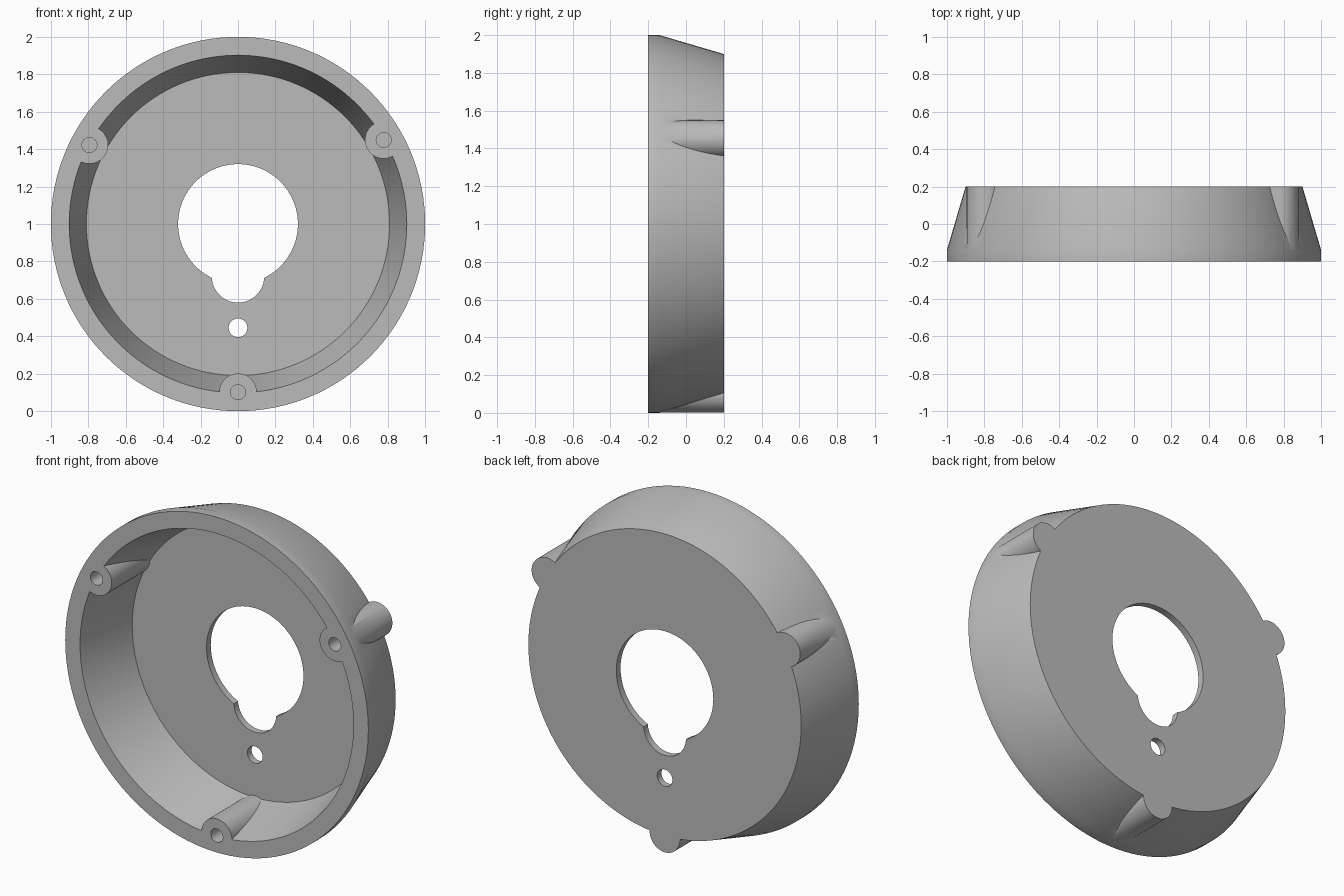
import bpy, bmesh, math
from mathutils import Matrix, Vector

cube = bpy.data.objects.get("Cube")
if cube:
    bpy.data.objects.remove(cube, do_unlink=True)

grey = bpy.data.materials.new("light grey")
grey.use_nodes = True
grey.diffuse_color = (0.5, 0.5, 0.5, 1)
grey.node_tree.nodes["Principled BSDF"].inputs["Base Color"].default_value = (0.5, 0.5, 0.5, 1)

FRONT, BACK, FLOOR = -0.2, 0.2, 0.16


def add_object(name, bm):
    bmesh.ops.recalc_face_normals(bm, faces=bm.faces)
    mesh = bpy.data.meshes.new(name)
    bm.to_mesh(mesh)
    bm.free()
    mesh.materials.append(grey)
    obj = bpy.data.objects.new(name, mesh)
    bpy.context.collection.objects.link(obj)
    return obj


def rod(name, x, z, radius, y0, y1, sides=64):
    """Cylinder running along y."""
    bm = bmesh.new()
    place = Matrix.Translation((x, (y0 + y1) / 2, z)) @ Matrix.Rotation(math.pi / 2, 4, 'X')
    bmesh.ops.create_cone(bm, cap_ends=True, segments=sides, radius1=radius,
                          radius2=radius, depth=y1 - y0, matrix=place)
    return add_object(name, bm)


def combine(target, tool, operation):
    mod = target.modifiers.new(tool.name, 'BOOLEAN')
    mod.operation, mod.object, mod.solver = operation, tool, 'EXACT'
    bpy.context.view_layer.objects.active = target
    bpy.ops.object.modifier_apply(modifier=mod.name)
    bpy.data.objects.remove(tool, do_unlink=True)


def lathe(name, profile, sides=128):
    """Turn (radius, y) rings around the y axis and cap both ends."""
    bm = bmesh.new()
    rings = []
    for r, y in profile:
        turns = [2 * math.pi * i / sides for i in range(sides)]
        rings.append([bm.verts.new((r * math.cos(a), y, 1 + r * math.sin(a))) for a in turns])
    for a, b in zip(rings, rings[1:]):
        for i in range(sides):
            j = (i + 1) % sides
            bm.faces.new((a[i], a[j], b[j], b[i]))
    bm.faces.new(rings[0])
    bm.faces.new(rings[-1])
    return add_object(name, bm)


# Tapered dish: rim, outer wall, back plate, hollow inside
dish = lathe("tapered_housing", [(0.81, FLOOR), (0.902, FRONT), (1.0, FRONT),
                                 (1.0, -0.14), (0.9, BACK)])

# Screw bosses fused into the wall, each with a blind hole
bosses = [(math.cos(math.radians(a)) * 0.899, 1 + math.sin(math.radians(a)) * 0.899)
          for a in (30, 152, 270)]
for x, z in bosses:
    combine(dish, rod("screw_boss", x, z, 0.1, FRONT, BACK), 'UNION')
for x, z in bosses:
    combine(dish, rod("screw_hole", x, z, 0.04, FRONT - 0.1, 0.1, 32), 'DIFFERENCE')

# Centre opening, its lower notch and the small hole beneath
for name, z, radius in (("centre_opening", 1.0, 0.32), ("notch", 0.72, 0.14),
                        ("small_hole", 0.445, 0.05)):
    combine(dish, rod(name, 0, z, radius, 0, 0.3, 96), 'DIFFERENCE')

bpy.ops.object.select_all(action='DESELECT')
dish.select_set(True)
bpy.context.view_layer.objects.active = dish
bpy.ops.object.shade_smooth_by_angle(angle=math.radians(30))
